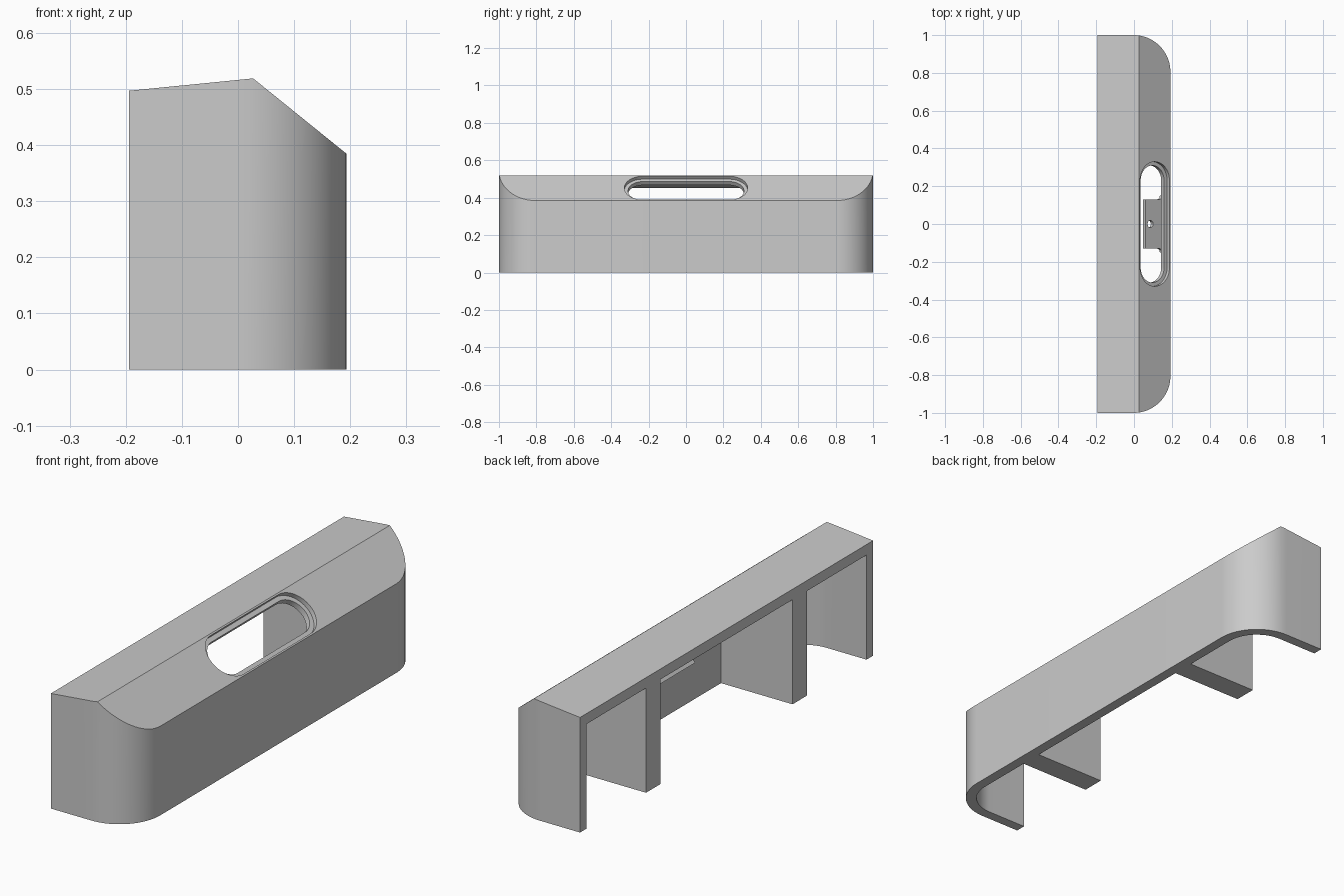
import bpy, bmesh
from math import cos, sin, pi, atan2
from mathutils import Matrix, Vector

if "Cube" in bpy.data.objects:
    bpy.data.objects.remove(bpy.data.objects["Cube"])

grey = bpy.data.materials.new("plain grey")
grey.use_nodes = True
grey.diffuse_color = (0.6, 0.6, 0.6, 1)
grey.node_tree.nodes["Principled BSDF"].inputs["Base Color"].default_value = (0.6, 0.6, 0.6, 1)

BACK, FRONT, WALL, RADIUS = -0.194, 0.193, 0.045, 0.195
REAR_TOP = Vector((BACK, 0, 0.497))
RIDGE = Vector((0.027, 0, 0.519))
FRONT_TOP = Vector((FRONT, 0, 0.385))


def arc(cx, cy, r, a0, a1, n):
    steps = [a0 + (a1 - a0) * i / n for i in range(n + 1)]
    return [(cx + r * cos(a), cy + r * sin(a)) for a in steps]


def prism(name, points, low, high, matrix=Matrix(), planes=()):
    """Extrude an outline, then trim it with (point, normal) planes."""
    bm = bmesh.new()
    face = bm.faces.new([bm.verts.new((x, y, low)) for x, y in points])
    top = bmesh.ops.extrude_face_region(bm, geom=[face])["geom"]
    for v in top:
        if isinstance(v, bmesh.types.BMVert):
            v.co.z = high
    for point, normal in planes:
        cut = bmesh.ops.bisect_plane(bm, geom=bm.verts[:] + bm.edges[:] + bm.faces[:],
                                     plane_co=point, plane_no=normal, clear_outer=True)
        edges = [e for e in cut["geom_cut"] if isinstance(e, bmesh.types.BMEdge)]
        bmesh.ops.holes_fill(bm, edges=edges)
    bmesh.ops.transform(bm, matrix=matrix, verts=bm.verts)
    bmesh.ops.recalc_face_normals(bm, faces=bm.faces)
    mesh = bpy.data.meshes.new(name)
    bm.to_mesh(mesh)
    bm.free()
    mesh.materials.append(grey)
    obj = bpy.data.objects.new(name, mesh)
    bpy.context.collection.objects.link(obj)
    return obj


def select(obj):
    bpy.ops.object.select_all(action='DESELECT')
    obj.select_set(True)
    bpy.context.view_layer.objects.active = obj


def carve(obj, cutter):
    cutter.hide_render = True
    select(obj)
    mod = obj.modifiers.new("carve", 'BOOLEAN')
    mod.operation, mod.solver, mod.object = 'DIFFERENCE', 'EXACT', cutter
    bpy.ops.object.modifier_apply(modifier=mod.name)
    bpy.data.objects.remove(cutter)


def plan(back, front, half, r):
    return ([(back, -half)] + arc(front - r, r - half, r, -pi / 2, 0, 20)
            + arc(front - r, half - r, r, 0, pi / 2, 20) + [(back, half)])


def stadium(half_u, half_v):
    return (arc(0, half_v - half_u, half_u, 0, pi, 20)
            + arc(0, half_u - half_v, half_u, pi, 2 * pi, 20))


# Roof planes
across = Vector((0, 1, 0))
top_normal = (RIDGE - REAR_TOP).cross(across).normalized() * -1
slope_normal = (FRONT_TOP - RIDGE).cross(across).normalized() * -1
if top_normal.z < 0:
    top_normal.negate()
if slope_normal.z < 0:
    slope_normal.negate()


def roof(depth):
    return [(RIDGE - n * depth, n) for n in (top_normal, slope_normal)]


# Housing with rounded front corners
housing = prism("housing", plan(BACK, FRONT, 1, RADIUS), 0, 0.7, planes=roof(0))

# Three open chambers, leaving two ribs between them
inner = plan(BACK - 0.1, FRONT - WALL, 1 - WALL, RADIUS - WALL)
for low, high in ((-2, -0.55), (-0.45, 0.45), (0.55, 2)):
    limits = [(Vector((0, high, 0)), across), (Vector((0, low, 0)), -across)]
    carve(housing, prism("chamber", inner, -0.1, 0.7, planes=roof(WALL) + limits))


# Frame lying on the slope: u runs downhill, v along y, w outward
def slope_frame(origin):
    turn = atan2(slope_normal.x, slope_normal.z)
    return Matrix.Translation(origin) @ Matrix.Rotation(turn, 4, 'Y')


# Stepped slot through the slope
frame = slope_frame((RIDGE + FRONT_TOP) / 2)
carve(housing, prism("slot_recess", stadium(0.1, 0.33), -0.02, 0.05, frame))
carve(housing, prism("slot_hole", stadium(0.08, 0.31), -0.075, 0.05, frame))

# Inner mounting tab with a screw hole and filleted root
frame = slope_frame(Vector((0.047, 0, 0.237)))
side = arc(0.095, 0.15, 0.02, -pi / 2, 0, 6) + [(0.145, 0.15)]
outline = [(0, 0.13)] + side + [(u, -v) for u, v in reversed(side)] + [(0, -0.13)]
tab = prism("mounting_tab", outline, 0, 0.02, frame)
carve(tab, prism("screw_hole", arc(0.035, 0, 0.019, 0, 2 * pi * 23 / 24, 23), -0.05, 0.05, frame))

for obj in (housing, tab):
    select(obj)
    bpy.ops.object.shade_smooth_by_angle(angle=0.4)
